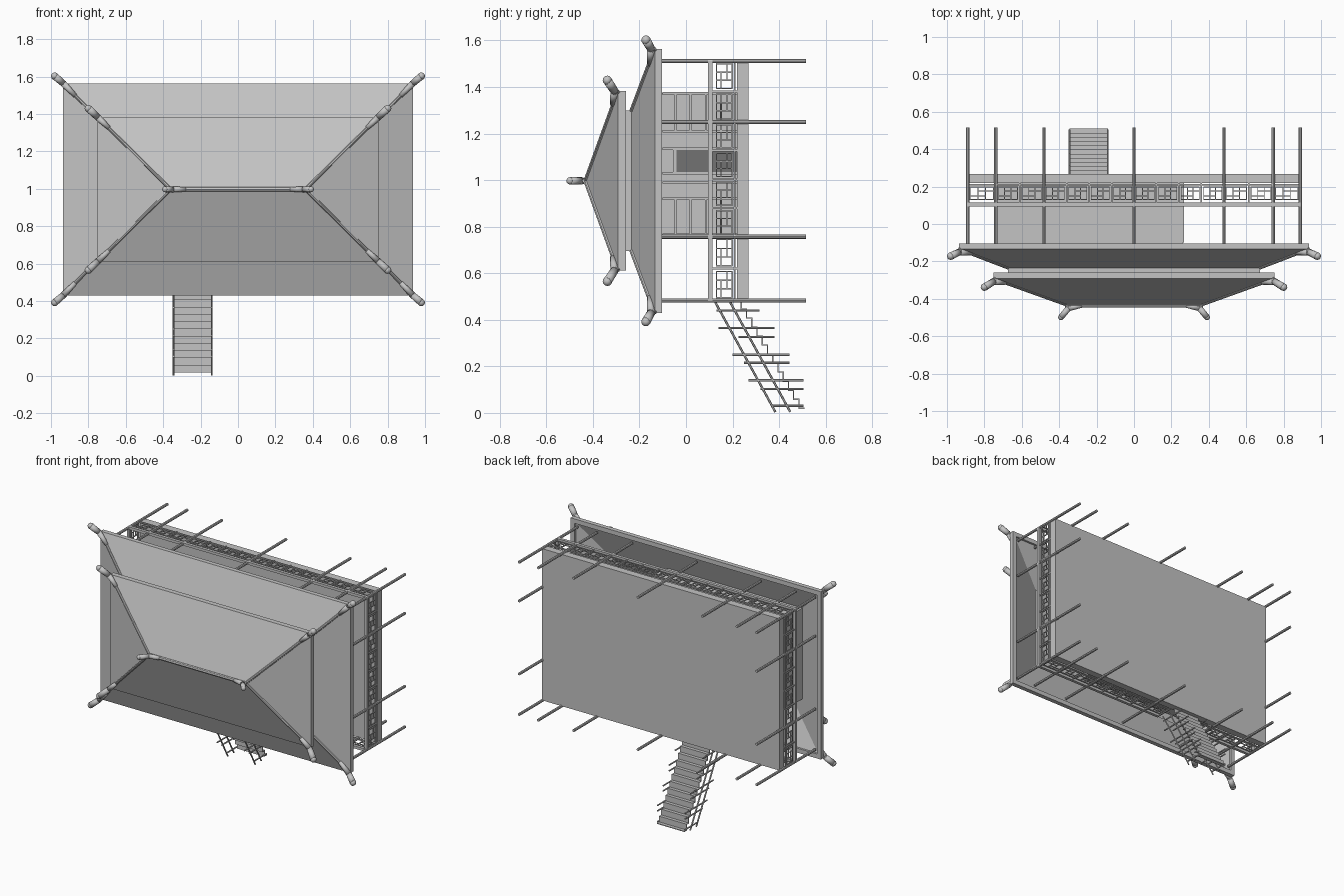
import bpy, bmesh
from mathutils import Vector

cube = bpy.data.objects.get("Cube")
if cube:
    bpy.data.objects.remove(cube, do_unlink=True)


def material(name, value):
    m = bpy.data.materials.new(name)
    m.use_nodes = True
    col = (value, value, value, 1)
    m.diffuse_color = col
    m.node_tree.nodes["Principled BSDF"].inputs["Base Color"].default_value = col
    return m


GREY = material("light grey", 0.55)
DARK = material("dark grey", 0.17)
CZ = 0.997  # middle of the plan in z


def finish(name, bm, mat=GREY):
    bmesh.ops.recalc_face_normals(bm, faces=bm.faces)
    me = bpy.data.meshes.new(name)
    bm.to_mesh(me)
    bm.free()
    me.materials.append(mat)
    ob = bpy.data.objects.new(name, me)
    bpy.context.collection.objects.link(ob)
    return ob


def box(bm, x0, x1, y0, y1, z0, z1):
    lo, hi = Vector((x0, y0, z0)), Vector((x1, y1, z1))
    verts = bmesh.ops.create_cube(bm, size=1)["verts"]
    for v in verts:
        v.co = (lo + hi) / 2 + v.co * (hi - lo)


def rod(bm, a, b, r1, r2=None, sides=8):
    a, b = Vector(a), Vector(b)
    d = b - a
    mat = d.to_track_quat("Z", "Y").to_matrix().to_4x4()
    mat.translation = (a + b) / 2
    bmesh.ops.create_cone(bm, cap_ends=True, segments=sides, radius1=r1,
                          radius2=r1 if r2 is None else r2, depth=d.length, matrix=mat)


def rings(name, sections, closed=False):
    """Loft rectangular rings given as (half x, half z, y)."""
    bm = bmesh.new()
    loops = [[bm.verts.new((sx * hx, y, CZ + sz * hz))
              for sx, sz in ((-1, -1), (1, -1), (1, 1), (-1, 1))]
             for hx, hz, y in sections]
    pairs = list(zip(loops, loops[1:]))
    if closed:
        pairs.append((loops[-1], loops[0]))
    else:
        bm.faces.new(loops[0])
        bm.faces.new(loops[-1])
    for p, q in pairs:
        for i in range(4):
            j = (i + 1) % 4
            bm.faces.new((p[i], p[j], q[j], q[i]))
    return finish(name, bm)


# Roofs: hollow lower skirt, neck and hipped top
rings("lower_roof", [(.935, .567, -.104), (.935, .567, -.134), (.674, .302, -.234),
                     (.65, .28, -.215), (.905, .537, -.118), (.905, .537, -.104)], True)
rings("roof_neck", [(.674, .302, -.23), (.674, .302, -.262)])
rings("upper_roof", [(.75, .385, -.258), (.75, .385, -.292), (.36, .006, -.432)])

# Ridge and hip bars
bm = bmesh.new()
rod(bm, (-.37, -.434, CZ), (.37, -.434, CZ), .012)
for sx in (-1, 1):
    for sz in (-1, 1):
        rod(bm, (sx * .935, -.134, CZ + sz * .567), (sx * .674, -.234, CZ + sz * .302), .009)
        rod(bm, (sx * .75, -.292, CZ + sz * .385), (sx * .36, -.432, CZ), .009)
finish("roof_ridges", bm)

# Upturned horns on the hips and on the ridge ends
HORNS = {"lower_horn": [(.87, -.156, .5), (.935, -.15, .567), (.98, -.172, .605)],
         "upper_horn": [(.69, -.315, .328), (.75, -.307, .385), (.8, -.338, .432)],
         "ridge_horn": [(.28, -.436, 0), (.35, -.45, 0), (.39, -.498, 0)]}
for name, path in HORNS.items():
    bm = bmesh.new()
    radii = (.012, .018, .02) if name != "ridge_horn" else (.012, .016, .016)
    for sx in (-1, 1):
        for sz in (-1, 1) if path[0][2] else (1,):
            pts = [Vector((sx * x, y, CZ + sz * z)) for x, y, z in path]
            for i in range(2):
                rod(bm, pts[i], pts[i + 1], radii[i], radii[i + 1], 12)
            for p, r in zip(pts[1:], radii[1:]):
                ret = bmesh.ops.create_uvsphere(bm, u_segments=12, v_segments=6, radius=r)
                bmesh.ops.translate(bm, verts=ret["verts"], vec=p)
    ob = finish(name + "s", bm)
    for poly in ob.data.polygons:
        poly.use_smooth = True

# Floor slab
bm = bmesh.new()
box(bm, -.888, .888, .22, .268, .485, 1.51)
finish("floor", bm)

# Stilts around the edge
XS = [-.888, -.74, -.481, 0, .481, .745, .888]
ZS = [.483, .757, 1.25, 1.512]
bm = bmesh.new()
for x in XS:
    for z in ZS:
        if abs(x) > .8 or z in (ZS[0], ZS[-1]):
            rod(bm, (x, -.11, z), (x, .515, z), .009)
finish("stilts", bm)

# House body with battens and a door on the porch side
WX = .26
bm = bmesh.new()
box(bm, -.745, WX, -.205, .225, .76, 1.375)
finish("house_walls", bm)
bm = bmesh.new()
for z0, z1 in ((.76, .77), (.915, .925), (.985, .995), (1.025, 1.035),
               (1.13, 1.14), (1.205, 1.215), (1.365, 1.378)):
    box(bm, WX - .01, WX + .008, -.1, .22, z0, z1)
for y in (-.045, .02, .085, .15):
    for z0, z1 in ((.765, .92), (1.21, 1.37)):
        box(bm, WX - .01, WX + .008, y - .004, y + .004, z0, z1)
box(bm, WX - .01, WX + .008, -.055, -.04, 1.025, 1.14)
finish("wall_battens", bm)
bm = bmesh.new()
box(bm, WX - .005, WX + .004, -.04, .22, 1.035, 1.13)
finish("door", bm, DARK)


# Railings: hand rail, foot rail and lattice panels between stilts
def railing(name, marks, counts, place, gap=None):
    bm = bmesh.new()

    def bar(s0, s1, y0, y1, t=.003):
        a, b = place(s0, -t), place(s1, t)
        box(bm, min(a[0], b[0]), max(a[0], b[0]), y0, y1,
            min(a[1], b[1]), max(a[1], b[1]))

    for m0, m1, n in zip(marks, marks[1:], counts):
        step = (m1 - m0) / n
        for i in range(n):
            s = m0 + i * step
            if gap and gap[0] < s + step / 2 < gap[1]:
                continue
            bar(s, s + step, .094, .114, .009)
            bar(s, s + step, .207, .213)
            bar(s - .004, s + .004, .1, .22, .004)
            bar(s + step - .004, s + step + .004, .1, .22, .004)
            # panel frame and pinwheel lattice
            w, s0 = step - .024, s + .012
            for y in (.128, .196):
                bar(s0, s0 + w, y, y + .005)
            for f in (0, 1, .34, .66):
                bar(s0 + w * f - .0025, s0 + w * f + .0025, .128, .2)
            bar(s0, s0 + w * .66, .148, .152)
            bar(s0 + w * .34, s0 + w, .174, .178)
    finish(name, bm)


LONG, SHORT = (1, 2, 4, 4, 2, 1), (2, 4, 2)
railing("stair_side_railing", XS, LONG, lambda s, t: (s, ZS[0] + t), (-.362, -.119))
railing("far_side_railing", XS, LONG, lambda s, t: (s, ZS[-1] + t))
railing("left_railing", ZS, SHORT, lambda s, t: (XS[-1] + t, s))
railing("right_railing", ZS, SHORT, lambda s, t: (XS[0] + t, s))

# Stair: thin treads and risers
L, R, N = -.345, -.14, 12
bm = bmesh.new()
dy, dz = (.505 - .235) / N, (.485 - .02) / N
for i in range(N):
    y, z = .235 + i * dy, .485 - i * dz
    box(bm, L, R, y, y + .005, z - dz, z)
    box(bm, L, R, y, y + dy + .005, z - dz - .0025, z - dz + .0025)
finish("stair_steps", bm)

# Stair posts and sloping rails on both sides
bm = bmesh.new()
POSTS = [(.44, .13, .315), (.365, .14, .38), (.25, .2, .445), (.14, .268, .505),
         (.03, .37, .505), (.326, .225, .38), (.215, .25, .445), (.103, .32, .505)]
for x in (L, R):
    for z, y0, y1 in POSTS:
        rod(bm, (x, y0, z), (x, y1, z), .005, sides=6)
    for y in (.126, .19):
        rod(bm, (x, y, .475), (x, y + .258, .004), .005, sides=6)
finish("stair_rails", bm)
